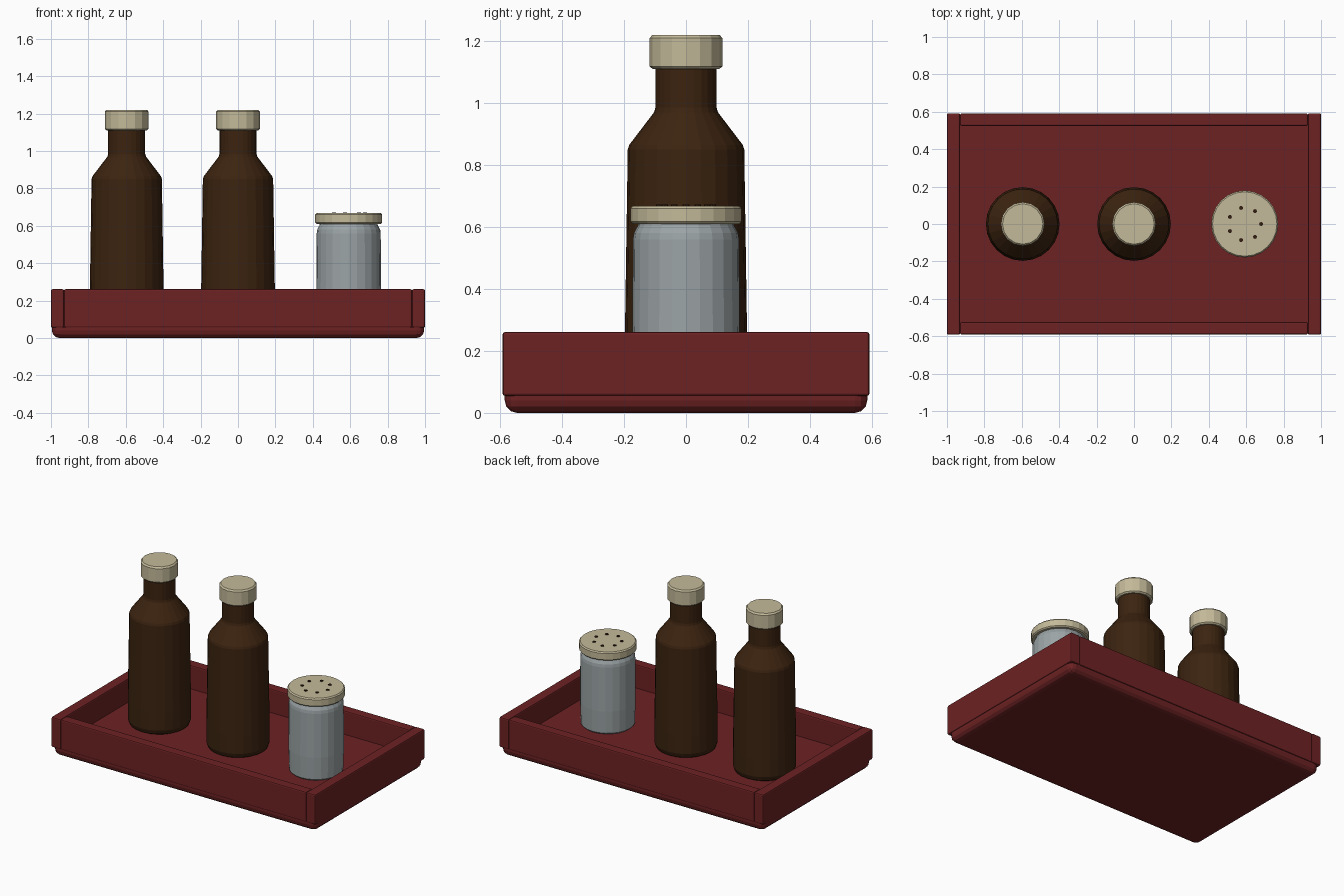
import bpy, bmesh, math

if "Cube" in bpy.data.objects:
    bpy.data.objects.remove(bpy.data.objects["Cube"])


def material(name, rgb):
    m = bpy.data.materials.new(name)
    m.diffuse_color = (*rgb, 1)
    m.use_nodes = True
    m.node_tree.nodes["Principled BSDF"].inputs["Base Color"].default_value = m.diffuse_color
    return m


RED = material("dark red wood", (0.155, 0.016, 0.017))
BROWN = material("brown glass", (0.045, 0.017, 0.005))
CREAM = material("cream lid", (0.55, 0.49, 0.32))
GREY = material("pale grey glass", (0.33, 0.37, 0.38))
BLACK = material("dark hole", (0.03, 0.012, 0.005))


def finish(name, bm, mat, loc):
    bmesh.ops.recalc_face_normals(bm, faces=bm.faces[:])
    mesh = bpy.data.meshes.new(name)
    bm.to_mesh(mesh)
    bm.free()
    mesh.materials.append(mat)
    ob = bpy.data.objects.new(name, mesh)
    ob.location = loc
    bpy.context.collection.objects.link(ob)
    return ob


def box(name, center, size, bevel, segments, mat):
    bm = bmesh.new()
    bmesh.ops.create_cube(bm, size=1)
    bmesh.ops.scale(bm, vec=size, verts=bm.verts[:])
    ob = finish(name, bm, mat, center)
    mod = ob.modifiers.new("rounded edges", 'BEVEL')
    mod.width, mod.segments = bevel, segments
    return ob


def lathe(name, profile, sides, mat, loc):
    """Closed solid of revolution from (radius, height) points."""
    bm = bmesh.new()
    rings = [[bm.verts.new((r * math.cos(2 * math.pi * i / sides),
                            r * math.sin(2 * math.pi * i / sides), z))
              for i in range(sides)] for r, z in profile]
    for a, b in zip(rings, rings[1:]):
        for i in range(sides):
            j = (i + 1) % sides
            bm.faces.new((a[i], a[j], b[j], b[i]))
    bm.faces.new(rings[0][::-1])
    bm.faces.new(rings[-1])
    return finish(name, bm, mat, loc)


# Tray: rounded floor slab and four walls
FLOOR = 0.10
box("tray_floor", (0, 0, FLOOR / 2), (1.99, 1.17, FLOOR), 0.04, 3, RED)
for side, label in ((-1, "left"), (1, "right")):
    box("tray_wall_" + label, (side * 0.965, 0, 0.158), (0.07, 1.184, 0.206), 0.008, 2, RED)
for side, label in ((-1, "front"), (1, "back")):
    box("tray_wall_" + label, (0, side * 0.558, 0.158), (1.86, 0.066, 0.206), 0.008, 2, RED)

# Two bottles with caps
bottle = [(0.165, FLOOR), (0.187, 0.112), (0.197, 0.14), (0.197, 0.26), (0.188, 0.85),
          (0.183, 0.865), (0.103, 0.97), (0.099, 0.985), (0.099, 1.12)]
cap = [(0.108, 1.11), (0.117, 1.118), (0.117, 1.21), (0.108, 1.22)]
for x, label in ((-0.595, "left"), (0, "middle")):
    lathe("bottle_" + label, bottle, 24, BROWN, (x, 0, 0))
    lathe("bottle_cap_" + label, cap, 16, CREAM, (x, 0, 0))

# Shaker jar with a perforated lid
JAR_X = 0.592
lathe("shaker_jar", [(0.158, FLOOR), (0.168, 0.11), (0.173, 0.26), (0.171, 0.56),
                     (0.168, 0.58), (0.155, 0.605), (0.155, 0.62)], 24, GREY, (JAR_X, 0, 0))
lathe("shaker_lid", [(0.172, 0.61), (0.179, 0.617), (0.179, 0.66), (0.172, 0.668)],
      24, CREAM, (JAR_X, 0, 0))
for k in range(7):
    a = 2 * math.pi * k / 7
    lathe(f"shaker_hole_{k + 1}", [(0.011, 0.665), (0.011, 0.672)], 8, BLACK,
          (JAR_X + 0.088 * math.cos(a), 0.088 * math.sin(a), 0))
